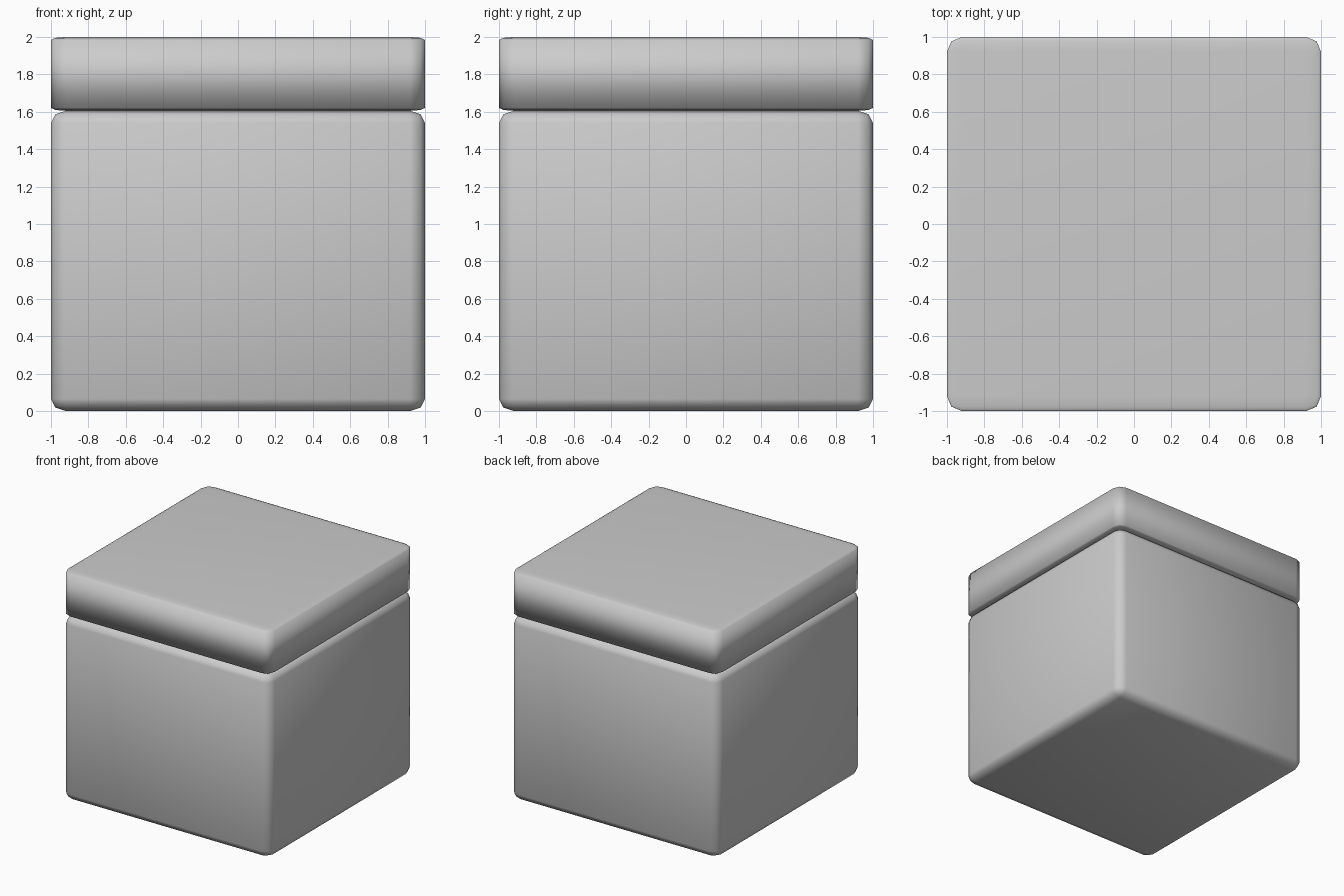
import bpy

if "Cube" in bpy.data.objects:
    bpy.data.objects.remove(bpy.data.objects["Cube"])


def rounded_block(name, z0, z1, bevel):
    # cube bevelled before stretching, so rounding flattens with the height
    bpy.ops.mesh.primitive_cube_add(size=2, location=(0, 0, (z0 + z1) / 2))
    ob = bpy.context.object
    ob.name = name
    ob.scale.z = (z1 - z0) / 2
    mod = ob.modifiers.new("rounding", 'BEVEL')
    mod.width = bevel
    mod.segments = 2
    mod.limit_method = 'NONE'
    bpy.ops.object.shade_smooth()
    return ob


# box body and lid
rounded_block("box_body", 0.0, 1.605, 0.08)
rounded_block("box_lid", 1.605, 2.0, 0.08)
